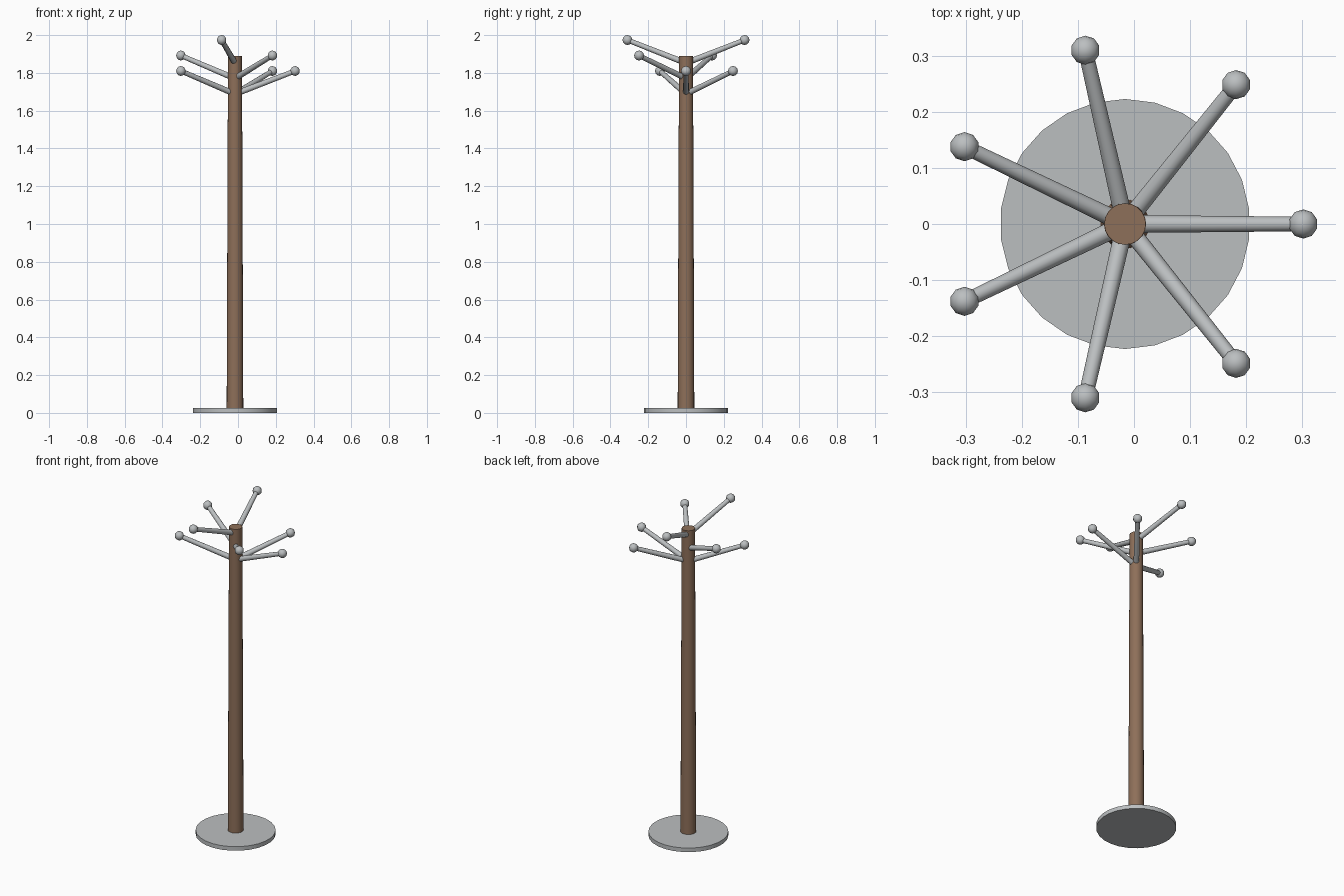
import bpy
import math
from mathutils import Vector

cube = bpy.data.objects.get("Cube")
if cube:
    bpy.data.objects.remove(cube, do_unlink=True)


def material(name, rgb):
    m = bpy.data.materials.new(name)
    m.use_nodes = True
    color = (*rgb, 1)
    m.diffuse_color = color
    m.node_tree.nodes["Principled BSDF"].inputs["Base Color"].default_value = color
    return m


wood = material("brown wood", (0.27, 0.16, 0.1))
metal = material("grey metal", (0.5, 0.52, 0.53))


def finish(name, mat):
    ob = bpy.context.object
    ob.name = name
    ob.data.materials.append(mat)
    bpy.ops.object.shade_smooth_by_angle(angle=math.radians(50))
    return ob


def rod(name, start, end, r1, r2, sides, mat):
    """Tapered cylinder running from start to end."""
    axis = end - start
    bpy.ops.mesh.primitive_cone_add(
        vertices=sides, radius1=r1, radius2=r2, depth=axis.length,
        location=(start + end) / 2,
        rotation=axis.to_track_quat('Z', 'Y').to_euler())
    return finish(name, mat)


centre = Vector((-0.016, 0, 0))
up = Vector((0, 0, 1))

# Round foot and tapered post
rod("base", centre, centre + up * 0.025, 0.223, 0.223, 26, metal)
rod("post", centre + up * 0.025, centre + up * 1.89, 0.044, 0.037, 20, wood)

# Seven pegs around the post, stepping through three heights
pegs = 7
for i in range(pegs):
    angle = -math.tau * i / pegs
    out = Vector((math.cos(angle), math.sin(angle), 0))
    tip_z = 1.81 + 0.082 * (i % 3)
    start = centre + up * (tip_z - 0.122)
    tip = centre + out * 0.318 + up * tip_z
    rod(f"peg_{i + 1}", start, tip, 0.016, 0.013, 12, metal)
    bpy.ops.mesh.primitive_uv_sphere_add(
        segments=10, ring_count=8, radius=0.026, location=tip)
    finish(f"peg_ball_{i + 1}", metal)
